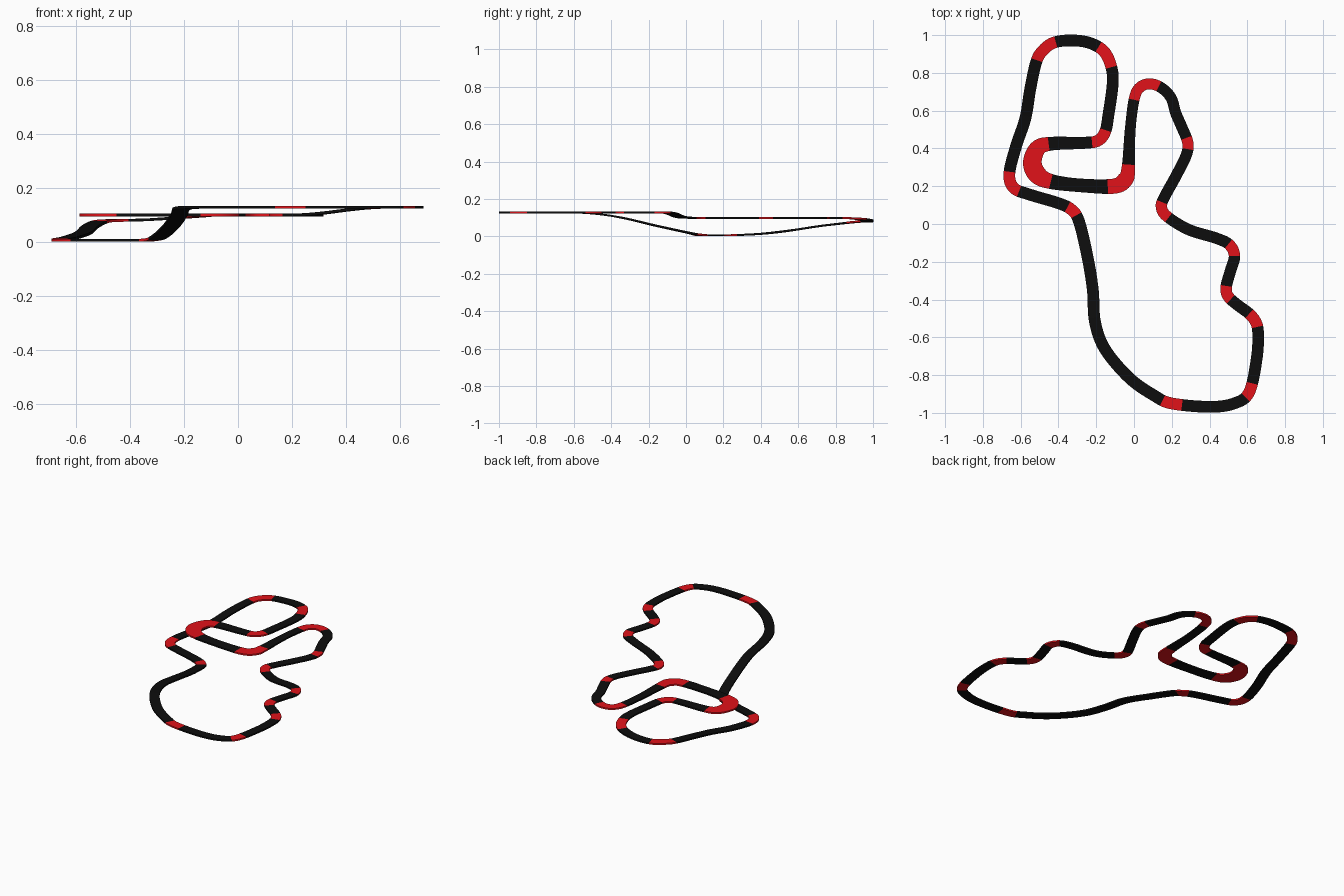
import bpy, bmesh
from mathutils import Vector

if "Cube" in bpy.data.objects:
    bpy.data.objects.remove(bpy.data.objects["Cube"])

STEPS = 10       # samples between control points
THICK = 0.01

# Centre line of the circuit, seen from above
PATH = [
    (.20, -.95), (.40, -.968), (.53, -.95), (.61, -.89), (.65, -.71), (.657, -.58),
    (.645, -.52), (.61, -.475), (.55, -.43), (.50, -.385), (.488, -.335), (.51, -.25),
    (.532, -.17), (.505, -.11), (.435, -.075), (.29, -.03), (.175, .04), (.145, .09),
    (.16, .14), (.22, .25), (.275, .36), (.285, .43), (.25, .52), (.22, .59),
    (.20, .66), (.16, .71), (.10, .74), (.04, .73), (.003, .67), (-.02, .5),
    (-.03, .30), (-.047, .235), (-.11, .20), (-.29, .205), (-.44, .225), (-.51, .26),
    (-.538, .325), (-.51, .40), (-.44, .425), (-.26, .43), (-.19, .442), (-.152, .49),
    (-.135, .58), (-.113, .74), (-.12, .83), (-.16, .915), (-.24, .96), (-.34, .972),
    (-.43, .958), (-.49, .91), (-.52, .85), (-.55, .71), (-.575, .56), (-.625, .41),
    (-.66, .265), (-.635, .19), (-.55, .155), (-.40, .11), (-.33, .075), (-.29, .01),
    (-.245, -.18), (-.218, -.35), (-.207, -.515), (-.155, -.66), (-.025, -.815), (.11, -.91)]
N = len(PATH)

# Height of the road surface and road width, keyed by control point number
HEIGHT = [(0, .133), (13, .133), (14, .128), (14.5, .118), (15, .107), (15.6, .104),
          (44, .104), (45, .1), (46, .093), (47, .086), (49, .083), (50, .077), (51, .06),
          (52, .036), (53, .018), (54, .011), (58, .011), (59, .021), (60, .067),
          (61, .108), (62, .131), (63, .133), (66, .133)]
WIDTH = [(0, .062), (28, .058), (29, .055), (30, .07), (31, .088), (32, .08), (33, .07),
         (34, .078), (35, .1), (36, .1), (37, .088), (38, .072), (39, .062), (66, .062)]
# Red corner sections
RED = [(-.1, .3), (65.5, 66.1), (2.7, 3.3), (5.5, 7), (8.7, 10.1), (12, 13.1), (15.9, 17.6),
       (20.5, 21.3), (25.5, 28.1), (29.9, 32.2), (34, 37.9), (39.4, 41.1), (44, 45.4),
       (47.8, 49.8), (53.9, 55.4), (57.6, 58.6)]


def keyed(keys, t):
    for (a, va), (b, vb) in zip(keys, keys[1:]):
        if a <= t <= b:
            return va + (vb - va) * (t - a) / (b - a)


def spline(i, u):
    p0, p1, p2, p3 = (Vector(PATH[(i + k) % N]) for k in (-1, 0, 1, 2))
    return 0.5 * (2 * p1 + (p2 - p0) * u + (2 * p0 - 5 * p1 + 4 * p2 - p3) * u ** 2
                  + (3 * p1 - p0 - 3 * p2 + p3) * u ** 3)


def smoothed(vals, r=4):
    m = len(vals)
    return [sum(vals[(i + k) % m] for k in range(-r, r + 1)) / (2 * r + 1) for i in range(m)]


def material(name, col):
    m = bpy.data.materials.new(name)
    m.diffuse_color = (*col, 1)
    m.use_nodes = True
    m.node_tree.nodes["Principled BSDF"].inputs["Base Color"].default_value = m.diffuse_color
    return m


# Sample the circuit
M = N * STEPS
pts = [spline(i // STEPS, (i % STEPS) / STEPS) for i in range(M)]
zs = smoothed([keyed(HEIGHT, i / STEPS) for i in range(M)])
ws = smoothed([keyed(WIDTH, i / STEPS) for i in range(M)])

# Road slab: a rectangular section swept round the circuit
bm = bmesh.new()
rings = []
for i in range(M):
    d = (pts[(i + 1) % M] - pts[i - 1]).normalized()
    side = Vector((-d.y, d.x)) * ws[i] / 2
    a, b = pts[i] + side, pts[i] - side
    rings.append([bm.verts.new((p.x, p.y, z)) for p, z in
                  ((a, zs[i]), (b, zs[i]), (b, zs[i] - THICK), (a, zs[i] - THICK))])
for i in range(M):
    r, s = rings[i], rings[(i + 1) % M]
    t = (i + .5) / STEPS
    for k in range(4):
        f = bm.faces.new((r[k], r[(k + 1) % 4], s[(k + 1) % 4], s[k]))
        f.material_index = int(any(lo <= t <= hi for lo, hi in RED))
bmesh.ops.recalc_face_normals(bm, faces=bm.faces)

mesh = bpy.data.meshes.new("race_track")
bm.to_mesh(mesh)
bm.free()
mesh.materials.append(material("asphalt_black", (.004, .004, .004)))
mesh.materials.append(material("corner_red", (.75, .006, .01)))
track = bpy.data.objects.new("race_track", mesh)
bpy.context.collection.objects.link(track)
bpy.context.view_layer.objects.active = track
track.select_set(True)
bpy.ops.object.shade_smooth_by_angle()
